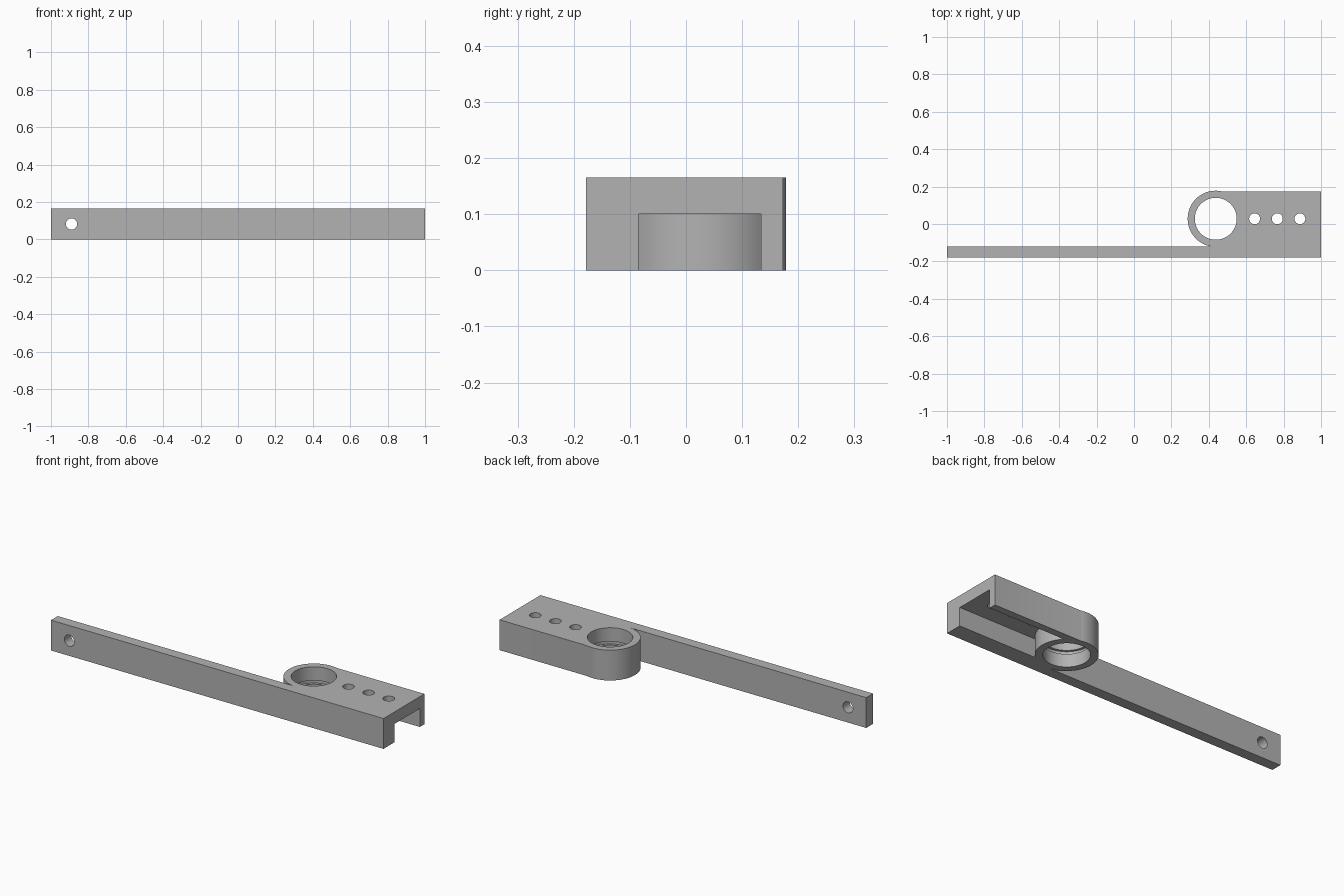
import bpy
import math

old = bpy.data.objects.get("Cube")
if old:
    bpy.data.objects.remove(old, do_unlink=True)

# One plain grey for the whole bracket
grey = bpy.data.materials.new("plain_grey")
grey.use_nodes = True
COLOUR = (0.45, 0.45, 0.45, 1)
grey.diffuse_color = COLOUR
grey.node_tree.nodes["Principled BSDF"].inputs["Base Color"].default_value = COLOUR


def box(name, x, y, z):
    """Box between (min, max) pairs on each axis."""
    bpy.ops.mesh.primitive_cube_add(size=1)
    ob = bpy.context.object
    ob.name = name
    ob.location = [(a + b) / 2 for a, b in (x, y, z)]
    ob.scale = [b - a for a, b in (x, y, z)]
    bpy.ops.object.transform_apply(location=True, rotation=True, scale=True)
    ob.data.materials.append(grey)
    return ob


def cylinder(name, radius, depth, centre, sides=64, tilt=0):
    bpy.ops.mesh.primitive_cylinder_add(
        vertices=sides, radius=radius, depth=depth, location=centre, rotation=(tilt, 0, 0))
    ob = bpy.context.object
    ob.name = name
    bpy.ops.object.transform_apply(location=True, rotation=True, scale=True)
    ob.data.materials.append(grey)
    return ob


def combine(body, tool, operation):
    """Apply a boolean and remove the helper."""
    tool.hide_render = True
    mod = body.modifiers.new(tool.name, 'BOOLEAN')
    mod.operation = operation
    mod.solver = 'EXACT'
    mod.object = tool
    bpy.context.view_layer.objects.active = body
    bpy.ops.object.modifier_apply(modifier=mod.name)
    bpy.data.objects.remove(tool, do_unlink=True)


H = 0.165                    # overall height
CX, CY = 0.437, 0.028        # ring centre
FRONT = -0.178

# Long arm with the wide block at its left end
body = box("arm_bracket", (-1, 1), (FRONT, -0.12), (0, H))
combine(body, box("block", (CX, 1), (FRONT, 0.173), (0, H)), 'UNION')

# Channel open at the bottom and the end
combine(body, box("channel", (CX - 0.1, 1.1), (-0.085, 0.134), (-0.1, 0.1)), 'DIFFERENCE')

# Bearing ring, bored through with a shallow groove inside
combine(body, cylinder("ring", 0.15, H, (CX, CY, H / 2), 96), 'UNION')
combine(body, cylinder("bore", 0.112, 1, (CX, CY, 0), 96), 'DIFFERENCE')
combine(body, cylinder("groove", 0.125, 0.02, (CX, CY, 0.08), 96), 'DIFFERENCE')

# Row of three holes through the block
for i in range(3):
    combine(body, cylinder("block_hole", 0.029, 1, (0.645 + i * 0.121, CY, 0.3), 48), 'DIFFERENCE')

# Cross hole at the arm's far end
combine(body, cylinder("arm_hole", 0.03, 1, (-0.89, 0, H / 2), 48, math.pi / 2), 'DIFFERENCE')

bpy.ops.object.select_all(action='DESELECT')
body.select_set(True)
bpy.context.view_layer.objects.active = body
bpy.ops.object.shade_smooth_by_angle(angle=math.radians(30))
